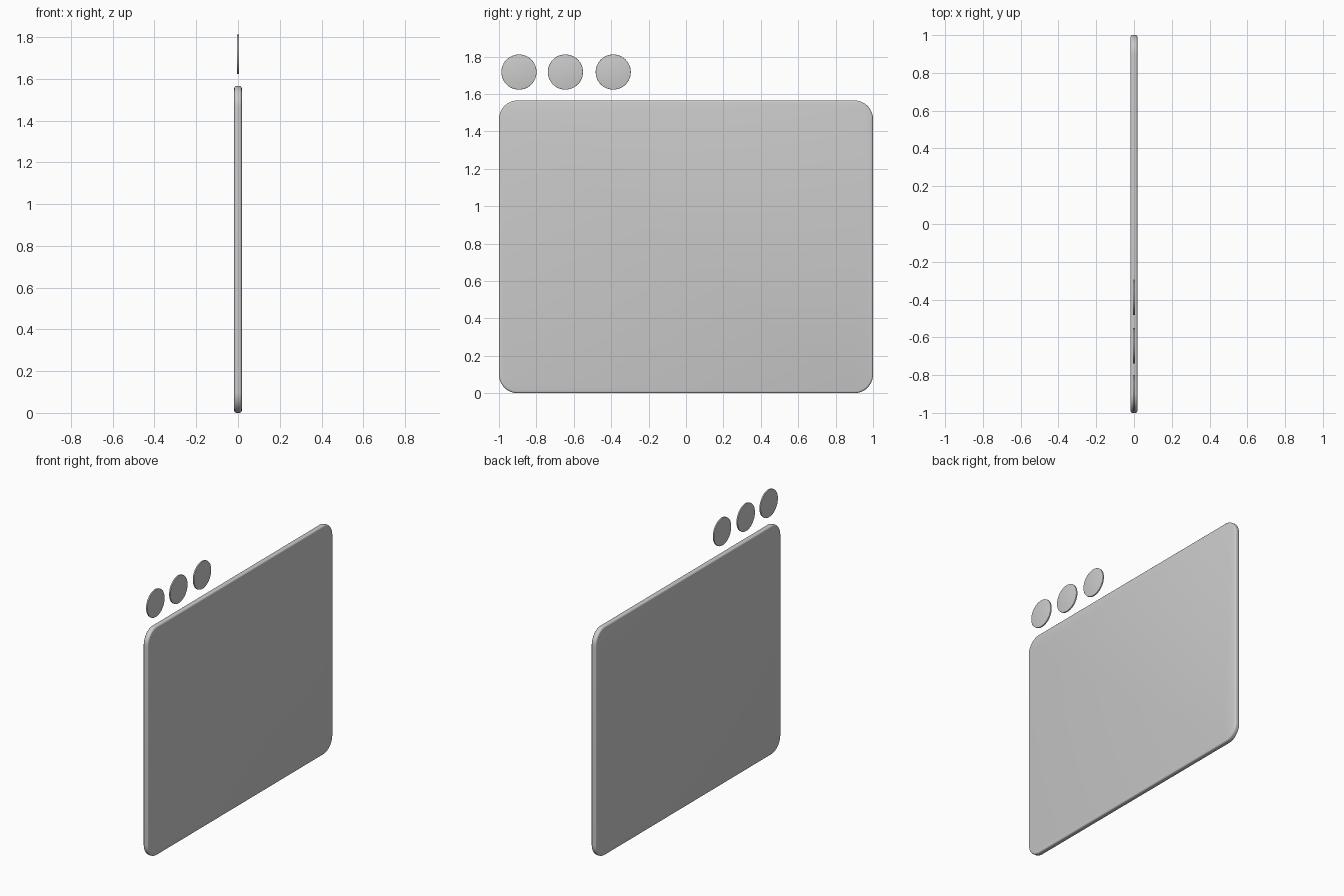
import bpy, bmesh
from math import sin, cos, pi, radians

if "Cube" in bpy.data.objects:
    bpy.data.objects.remove(bpy.data.objects["Cube"])

HEIGHT, THICK, CORNER = 1.565, 0.036, 0.1


def slab(name, outline, thick, bevel):
    """Extrude a (y, z) outline along x, centred on x = 0, with rounded rims."""
    bm = bmesh.new()
    face = bm.faces.new([bm.verts.new((-thick / 2, y, z)) for y, z in outline])
    ext = bmesh.ops.extrude_face_region(bm, geom=[face])
    moved = [v for v in ext["geom"] if isinstance(v, bmesh.types.BMVert)]
    bmesh.ops.translate(bm, verts=moved, vec=(thick, 0, 0))
    rims = [e for e in bm.edges if abs(e.verts[0].co.x - e.verts[1].co.x) < 1e-6]
    bmesh.ops.bevel(bm, geom=rims, offset=bevel, segments=3, profile=0.5, affect='EDGES')
    bmesh.ops.recalc_face_normals(bm, faces=bm.faces)
    mesh = bpy.data.meshes.new(name)
    bm.to_mesh(mesh)
    bm.free()
    obj = bpy.data.objects.new(name, mesh)
    bpy.context.collection.objects.link(obj)
    bpy.ops.object.select_all(action='DESELECT')
    obj.select_set(True)
    bpy.context.view_layer.objects.active = obj
    bpy.ops.object.shade_smooth_by_angle(angle=radians(35))
    return obj


def arc(cy, cz, r, start, sweep, steps):
    return [(cy + r * cos(start + sweep * i / steps),
             cz + r * sin(start + sweep * i / steps)) for i in range(steps + 1)]


# Rounded rectangular panel
outline = []
corners = [(1, 1), (-1, 1), (-1, 0), (1, 0)]
for i, (side, top) in enumerate(corners):
    cz = HEIGHT - CORNER if top else CORNER
    outline += arc(side * (1 - CORNER), cz, CORNER, i * pi / 2, pi / 2, 12)
slab("panel", outline, THICK, 0.01)

# Row of three round buttons floating above the panel
for i, y in enumerate((-0.893, -0.645, -0.389)):
    slab(f"round_button_{i + 1}", arc(y, 1.717, 0.094, 0, 2 * pi, 48)[:-1], 0.01, 0.002)
